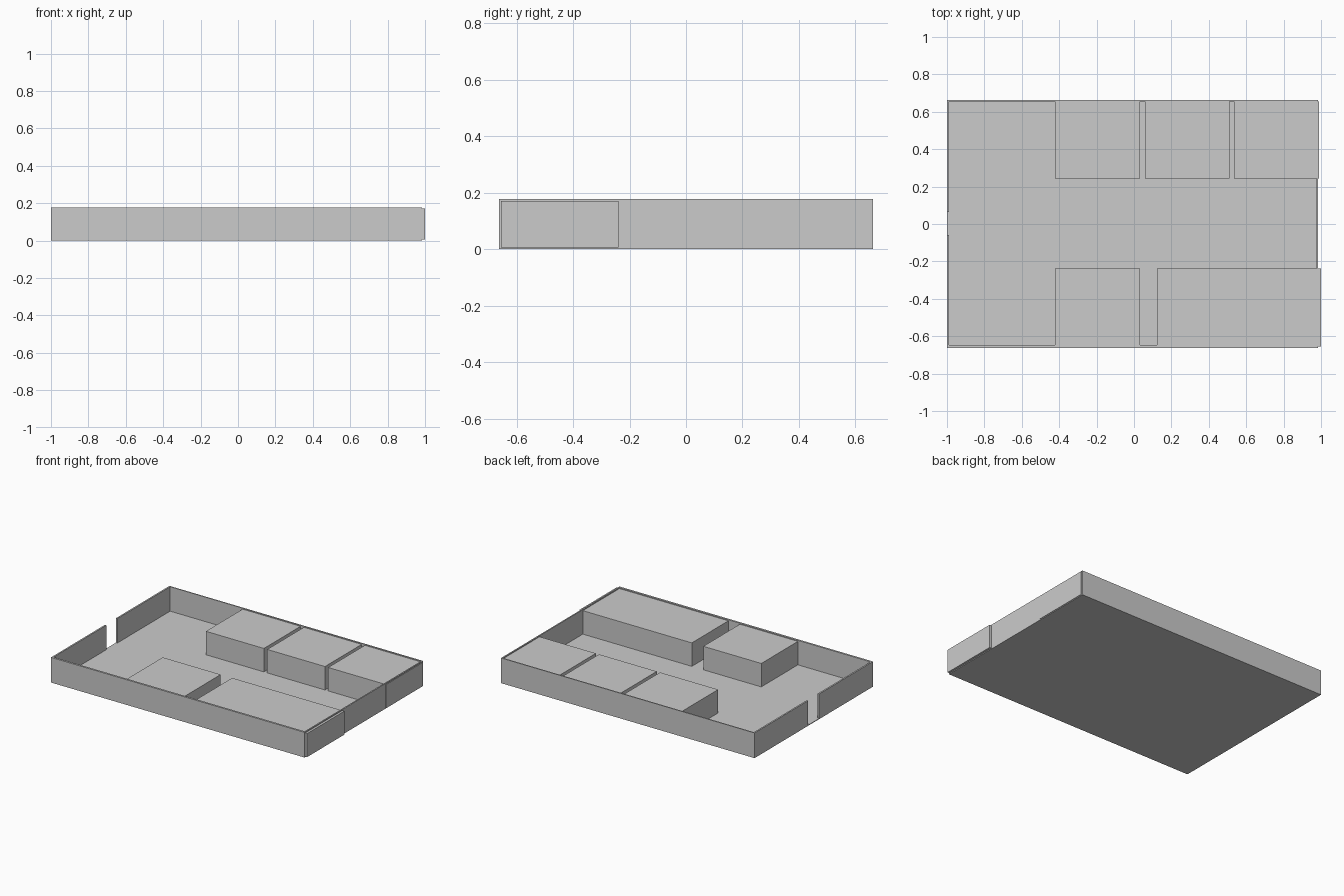
import bpy

if "Cube" in bpy.data.objects:
    bpy.data.objects.remove(bpy.data.objects["Cube"])


def box(name, x0, x1, y0, y1, z0, z1):
    """Axis-aligned box from its limits."""
    bpy.ops.mesh.primitive_cube_add(size=1, location=((x0 + x1) / 2, (y0 + y1) / 2, (z0 + z1) / 2))
    ob = bpy.context.object
    ob.name = name
    ob.scale = (x1 - x0, y1 - y0, z1 - z0)
    bpy.ops.object.transform_apply(location=False, rotation=False, scale=True)
    return ob


L, R = -1.0, 0.984      # outer ends of floor and walls
D, H = 0.662, 0.178     # half depth, wall height
FLOOR = 0.005

# Floor slab
box("floor", L, R, -D, D, 0, FLOOR)

# Long walls
box("front_wall", L, R, -D, -0.648, FLOOR, H)
box("back_wall", L, R, 0.654, D, FLOOR, H)

# Right wall, and left wall split by a doorway
box("right_wall", 0.975, R, -0.648, 0.654, FLOOR, H)
box("left_wall_front", L, -0.989, -0.648, -0.06, FLOOR, H)
box("left_wall_back", L, -0.989, 0.065, 0.654, FLOOR, H)

# Room blocks along the back wall
for i, (x0, x1) in enumerate([(-0.422, 0.032), (0.058, 0.51), (0.535, 0.988)]):
    box(f"back_block_{i + 1}", x0, x1, 0.244, 0.654, FLOOR, 0.171)

# Room blocks along the front wall, the long one poking through the right wall
for i, (x0, x1) in enumerate([(-0.422, 0.032), (0.122, 1.0)]):
    box(f"front_block_{i + 1}", x0, x1, -0.655, -0.239, FLOOR, 0.171)
